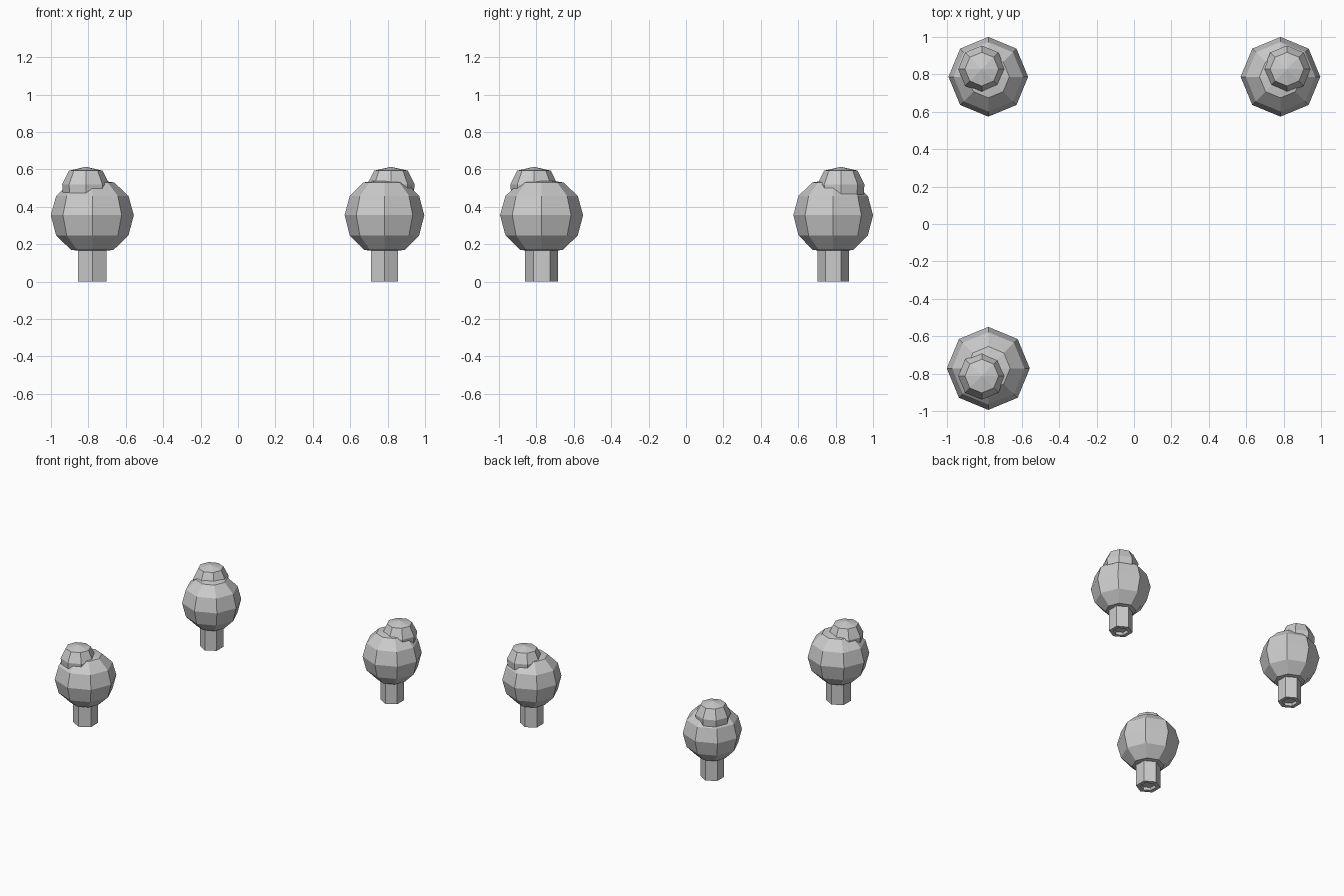
import bpy
import bmesh
from math import sin, cos, tau

cube = bpy.data.objects.get("Cube")
if cube:
    bpy.data.objects.remove(cube, do_unlink=True)

grey = bpy.data.materials.new("plain grey")
grey.use_nodes = True
COLOUR = (0.6, 0.6, 0.6, 1)
grey.diffuse_color = COLOUR
grey.node_tree.nodes["Principled BSDF"].inputs["Base Color"].default_value = COLOUR


def lathe(name, profile, sides, x, y, scale=1.0, turn=0.0):
    """Faceted solid from (radius, z) rings, bottom to top; radius 0 is a pole."""
    bm = bmesh.new()
    rings = []
    for r, z in profile:
        if r == 0:
            rings.append([bm.verts.new((0, 0, z))] * sides)
        else:
            rings.append([bm.verts.new((r * scale * cos(turn + tau * i / sides),
                                        r * scale * sin(turn + tau * i / sides), z))
                          for i in range(sides)])
    for low, high in zip(rings, rings[1:]):
        for i in range(sides):
            j = (i + 1) % sides
            corners = dict.fromkeys((low[i], low[j], high[j], high[i]))
            bm.faces.new(list(corners))
    mesh = bpy.data.meshes.new(name)
    bm.to_mesh(mesh)
    bm.free()
    mesh.materials.append(grey)
    obj = bpy.data.objects.new(name, mesh)
    obj.location = (x, y, 0)
    bpy.context.collection.objects.link(obj)
    return obj


# Profiles shared by every tree
TRUNK = [(0, 0.02), (0.05, 0.02), (0.055, 0), (0.086, 0), (0.086, 0.22), (0, 0.22)]
CROWN = [(0, 0.155), (0.112, 0.17), (0.19, 0.247), (0.218, 0.355),
         (0.19, 0.458), (0.115, 0.53), (0, 0.547)]
TUFT = [(0, 0.42), (0.09, 0.43), (0.122, 0.467), (0.126, 0.52), (0.09, 0.593), (0, 0.614)]

# Three corner trees: name, crown centre, size; tufts lean to the outer corner
TREES = [("front_right", -0.779, -0.772, 1.018),
         ("back_right", -0.779, 0.787, 0.977),
         ("back_left", 0.783, 0.787, 0.977)]

for name, x, y, size in TREES:
    lathe(name + "_trunk", TRUNK, 6, x, y, size, tau / 4)
    lathe(name + "_crown", CROWN, 8, x, y, size)
    lean_x = 0.035 if x > 0 else -0.035
    lean_y = 0.041 if y > 0 else -0.041
    lathe(name + "_tuft", TUFT, 8, x + lean_x, y + lean_y)
